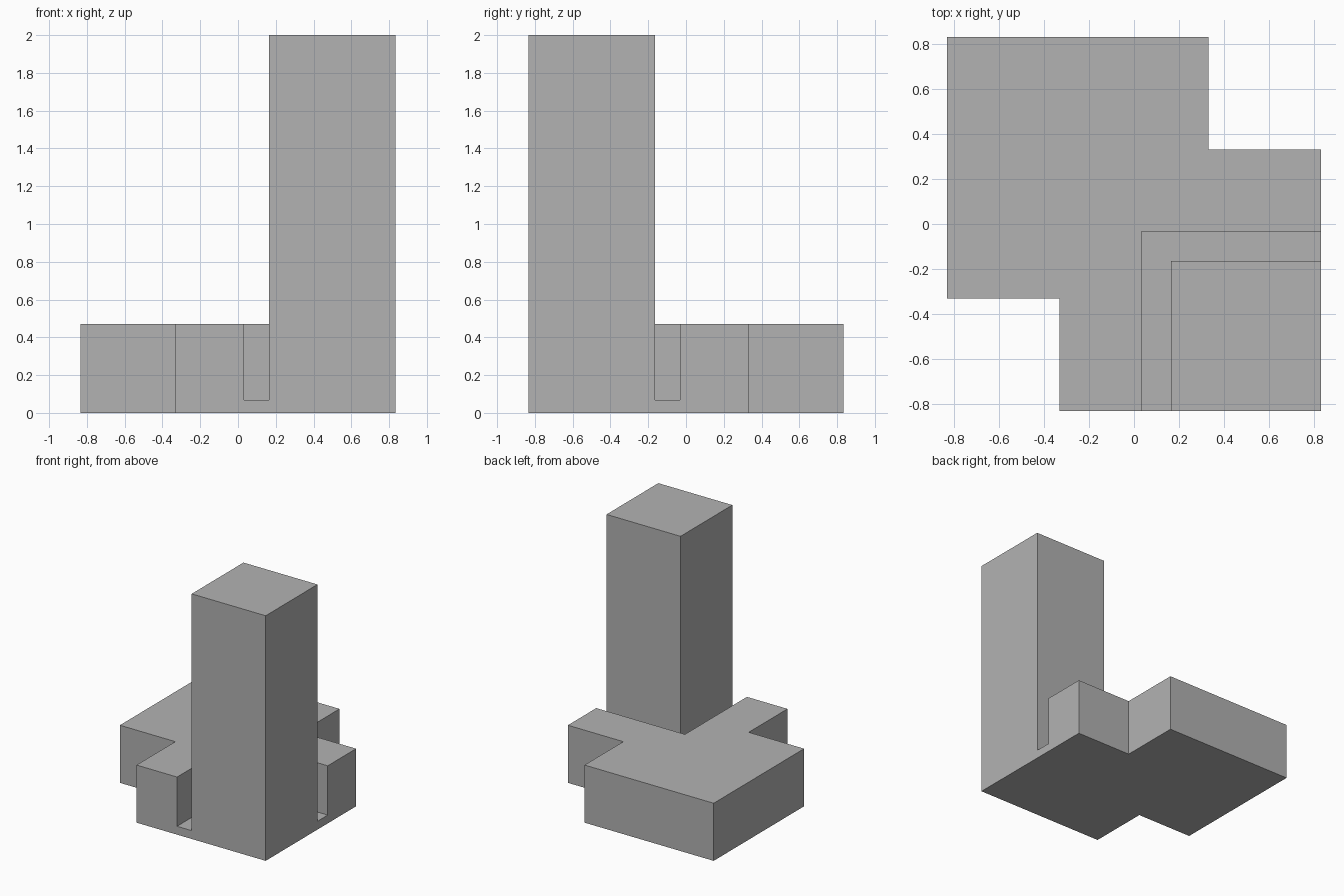
import bpy
import bmesh

if "Cube" in bpy.data.objects:
    bpy.data.objects.remove(bpy.data.objects["Cube"], do_unlink=True)

HALF = 0.833      # half the site width
NOTCH = 0.333     # inner corner of the two cut-out corners
TOWER_IN = 0.165  # inner faces of the tower
GAP_IN = 0.033    # inner faces of the trench around the tower
FLOOR = 0.068     # trench floor
PODIUM_TOP = 0.47
TOWER_TOP = 2.0

grey = bpy.data.materials.new("plain_grey")
grey.use_nodes = True
colour = (0.448, 0.448, 0.448, 1.0)
grey.diffuse_color = colour
grey.node_tree.nodes["Principled BSDF"].inputs["Base Color"].default_value = colour


def prism(name, outline, bottom, top):
    """Extrude a flat outline straight up into a solid block."""
    bm = bmesh.new()
    base = bm.faces.new([bm.verts.new((x, y, bottom)) for x, y in outline])
    result = bmesh.ops.extrude_face_region(bm, geom=[base], use_keep_orig=True)
    moved = [v for v in result["geom"] if isinstance(v, bmesh.types.BMVert)]
    bmesh.ops.translate(bm, verts=moved, vec=(0, 0, top - bottom))
    bmesh.ops.recalc_face_normals(bm, faces=bm.faces[:])
    mesh = bpy.data.meshes.new(name)
    bm.to_mesh(mesh)
    bm.free()
    mesh.materials.append(grey)
    obj = bpy.data.objects.new(name, mesh)
    bpy.context.collection.objects.link(obj)
    return obj


def corner_square(inner, outer):
    """Square in the front left corner of the site."""
    return [(inner, -outer), (outer, -outer), (outer, -inner), (inner, -inner)]


# Podium: square block with two opposite corners cut away
podium = prism("podium", [
    (-NOTCH, -HALF), (HALF, -HALF), (HALF, NOTCH), (NOTCH, NOTCH),
    (NOTCH, HALF), (-HALF, HALF), (-HALF, -NOTCH), (-NOTCH, -NOTCH),
], 0, PODIUM_TOP)

# Sunken court in the front left corner, leaving a thin floor
cutter = prism("court_cutter", corner_square(GAP_IN, 1.2), FLOOR, 1)
cutter.hide_render = True
cut = podium.modifiers.new("court", "BOOLEAN")
cut.operation = "DIFFERENCE"
cut.solver = "EXACT"
cut.object = cutter
bpy.context.view_layer.objects.active = podium
bpy.ops.object.modifier_apply(modifier=cut.name)
bpy.data.objects.remove(cutter, do_unlink=True)

# Tower standing on the court floor, with the trench left around it
prism("tower", corner_square(TOWER_IN, HALF), FLOOR, TOWER_TOP)
